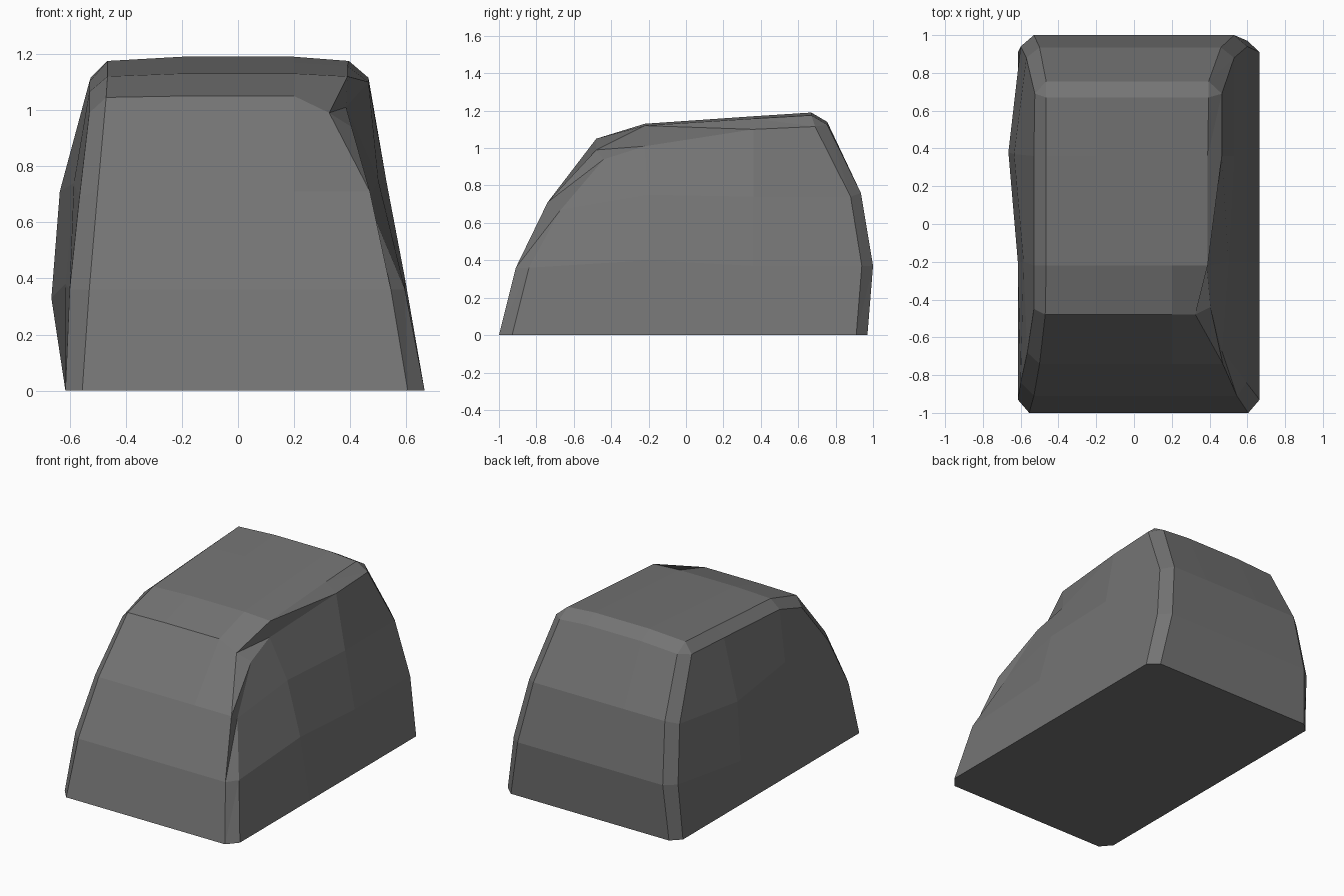
import bpy, bmesh

# Main band running up the front, over the top, down the back:
# y, z, left x, right x, drop of z at left end, drop of z at right end
band = [
    (-1.00, 0.00, -0.555, 0.605, 0, 0),
    (-0.91, 0.36, -0.530, 0.545, 0, 0),
    (-0.74, 0.71, -0.500, 0.470, 0, 0),
    (-0.48, 1.05, -0.470, 0.325, 0.005, 0.06),
    (-0.22, 1.13, -0.465, 0.390, 0.01, 0.01),
    (0.36, 1.17, -0.465, 0.390, 0.013, 0.013),
    (0.67, 1.19, -0.465, 0.395, 0.015, 0.015),
    (0.755, 1.14, -0.465, 0.395, 0.015, 0.015),
    (0.935, 0.76, -0.500, 0.460, 0, 0),
    (1.00, 0.37, -0.530, 0.530, 0, 0),
    (0.97, 0.00, -0.555, 0.600, 0, 0),
]
# Side outlines, one x, y, z point per band station (right side is dented)
left = [
    (-0.615, -0.93, 0), (-0.60, -0.84, 0.36), (-0.565, -0.68, 0.69),
    (-0.53, -0.45, 0.99), (-0.53, -0.22, 1.065), (-0.53, 0.36, 1.10),
    (-0.525, 0.69, 1.115), (-0.525, 0.69, 1.115),
    (-0.57, 0.88, 0.74), (-0.60, 0.94, 0.37), (-0.615, 0.91, 0),
]
right = [
    (0.665, -0.93, 0), (0.595, -0.84, 0.36), (0.465, -0.67, 0.67),
    (0.405, -0.44, 0.94), (0.385, -0.22, 1.01), (0.465, 0.36, 1.10),
    (0.465, 0.69, 1.115), (0.465, 0.69, 1.115),
    (0.53, 0.88, 0.74), (0.60, 0.94, 0.37), (0.665, 0.91, 0),
]
# Inner columns of each side wall, bottom to top, below the outline
left_cols = ([(-0.615, -0.2, 0), (-0.615, -0.2, 0.38), (-0.585, -0.2, 0.74)],
             [(-0.615, 0.36, 0), (-0.665, 0.38, 0.33), (-0.635, 0.37, 0.71)])
right_cols = ([(0.665, -0.2, 0), (0.595, -0.2, 0.40), (0.50, -0.2, 0.75)],
              [(0.665, 0.36, 0), (0.60, 0.36, 0.37), (0.53, 0.36, 0.74)])

bm = bmesh.new()


def grid(rows, split=None):
    """Skin a grid of points; the quads of column 'split' become triangles."""
    vs = [[bm.verts.new(p) for p in r] for r in rows]
    for a, b in zip(vs, vs[1:]):
        for i in range(len(a) - 1):
            if i == split:
                bm.faces.new((a[i], a[i + 1], b[i + 1]))
                bm.faces.new((a[i], b[i + 1], b[i]))
            else:
                bm.faces.new((a[i], a[i + 1], b[i + 1], b[i]))


# Front, top and back panels with their chamfers
grid([[l, (xl, y, z - dl), (-0.2, y, z), (0.2, y, z), (xr, y, z - dr), r]
      for (y, z, xl, xr, dl, dr), l, r in zip(band, left, right)], split=4)

# Side walls
for outline, (c1, c2) in ((left, left_cols), (right, right_cols)):
    grid([outline[:4], c1 + [outline[4]], c2 + [outline[5]],
          outline[10:6:-1]])

# Join seams and close the base
bmesh.ops.remove_doubles(bm, verts=bm.verts[:], dist=0.0005)
bmesh.ops.holes_fill(bm, edges=[e for e in bm.edges if e.is_boundary], sides=0)
bmesh.ops.recalc_face_normals(bm, faces=bm.faces[:])

mesh = bpy.data.meshes.new("chipped_block_body")
bm.to_mesh(mesh)
bm.free()
body = bpy.data.objects.new("chipped_block_body", mesh)
bpy.context.collection.objects.link(body)

# Dark grey finish
grey = bpy.data.materials.new("dark_grey")
grey.diffuse_color = (0.175, 0.175, 0.175, 1)
mesh.materials.append(grey)
